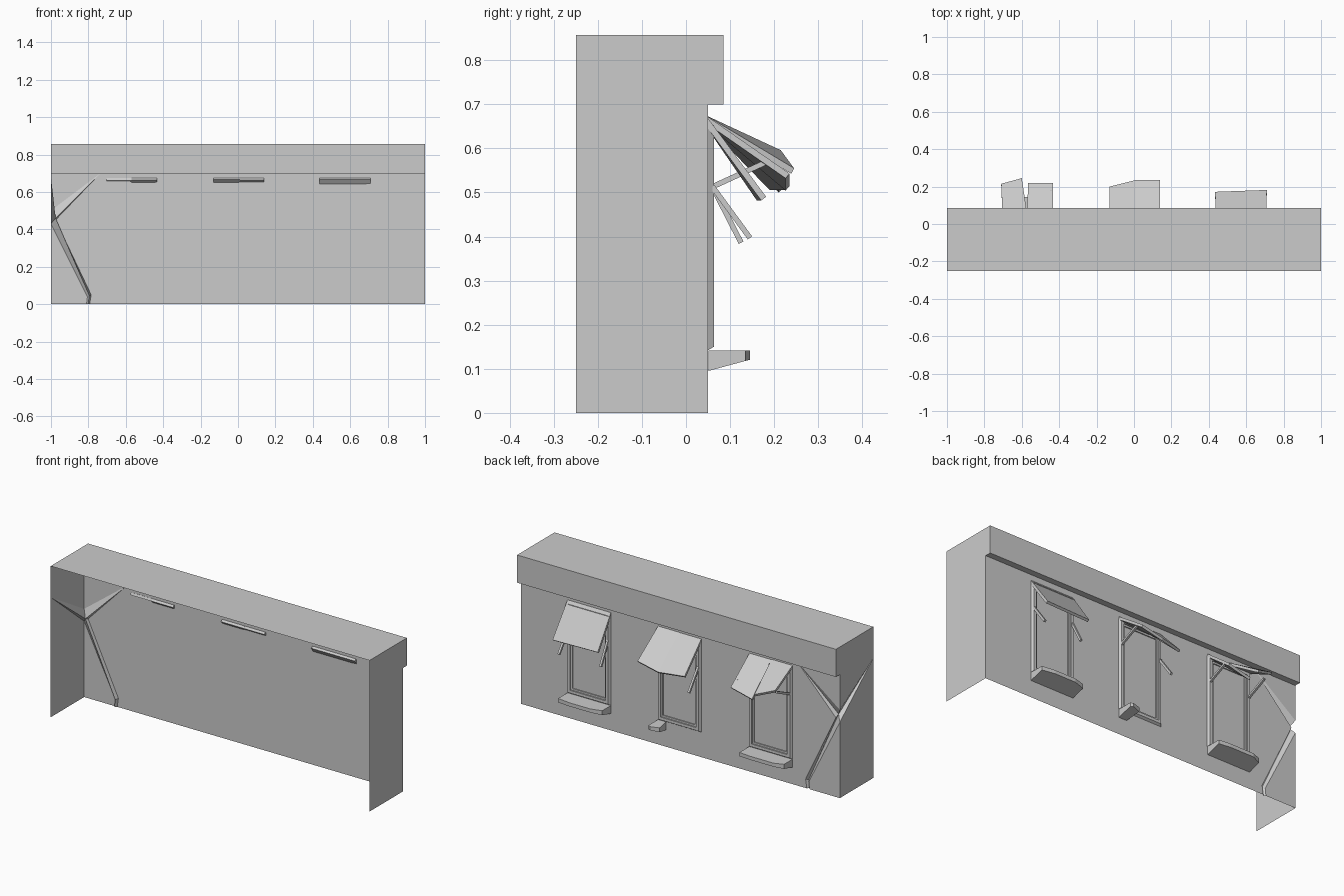
import bpy, bmesh
from mathutils import Vector

if "Cube" in bpy.data.objects:
    bpy.data.objects.remove(bpy.data.objects["Cube"])

grey = bpy.data.materials.new("plain_grey")
grey.use_nodes = True
grey.diffuse_color = (0.6, 0.6, 0.6, 1)
grey.node_tree.nodes["Principled BSDF"].inputs["Base Color"].default_value = (0.6, 0.6, 0.6, 1)

WALL = 0.05   # y of the wall plane


def finish(name, bm):
    bmesh.ops.recalc_face_normals(bm, faces=bm.faces)
    mesh = bpy.data.meshes.new(name)
    bm.to_mesh(mesh)
    bm.free()
    mesh.materials.append(grey)
    obj = bpy.data.objects.new(name, mesh)
    bpy.context.collection.objects.link(obj)
    return obj


def loft(bm, rings, caps=True):
    """Join closed rings of points with quads."""
    rows = [[bm.verts.new(p) for p in ring] for ring in rings]
    for a, b in zip(rows, rows[1:]):
        for i in range(len(a)):
            j = (i + 1) % len(a)
            bm.faces.new((a[i], a[j], b[j], b[i]))
    if caps:
        bm.faces.new(rows[0])
        bm.faces.new(rows[-1])


def panel(name, points):
    """Thin board hanging below the given corner points."""
    bm = bmesh.new()
    top = [Vector(p) for p in points]
    n = (top[1] - top[0]).cross(top[2] - top[0]).normalized()
    drop = n * (-0.014 if n.z > 0 else 0.014)
    loft(bm, [top, [p + drop for p in top]])
    finish(name, bm)


def bar(name, start, end, size=0.006):
    """Square rod between two points."""
    a, b = Vector(start), Vector(end)
    turn = (b - a).to_track_quat('Z', 'Y')
    square = [turn @ Vector((sx * size, sy * size, 0))
              for sx, sy in ((-1, -1), (1, -1), (1, 1), (-1, 1))]
    bm = bmesh.new()
    loft(bm, [[a + p for p in square], [b + p for p in square]])
    finish(name, bm)


def window_frame(name, x):
    """Bevelled surround with a stepped inner sash."""
    bm = bmesh.new()
    rings = []
    for inset, y in ((0, WALL), (.008, .063), (.024, .063), (.024, .056), (.034, .056), (.034, WALL)):
        w, low, high = .136 - inset, .142 + inset, .66 - inset
        rings.append([(x - w, y, low), (x + w, y, low), (x + w, y, high), (x - w, y, high)])
    loft(bm, rings, caps=False)
    finish(name, bm)


def sill_box(name, outline):
    """Planter ledge: flat top, underside rising outwards."""
    bm = bmesh.new()
    under = [(x, y, .095 + (y - WALL) * .27) for x, y in outline]
    loft(bm, [under, [(x, y, .141) for x, y in outline]])
    finish(name, bm)


# Building shell, open at the front and underneath, with a cracked corner
pts = {
    "roof_l": (1, -.25, .857), "roof_r": (-1, -.25, .857),
    "eave_l": (1, .085, .857), "eave_r": (-1, .085, .857),
    "drip_l": (1, .085, .70), "drip_r": (-1, .085, .70),
    "head_l": (1, WALL, .70), "head_r": (-1, WALL, .70),
    "foot_l": (1, WALL, 0), "foot_r": (-1, WALL, 0),
    "toe_l": (1, -.25, 0), "toe_r": (-1, -.25, 0),
    "crack_top": (-.735, WALL, .70), "crack_side": (-1, -.25, .68),
    "upper": (-1, WALL, .50), "lower": (-1, WALL, .43), "inner": (-.975, WALL, .45),
    "ridge": (-.975, .025, .46),
    "kink_in": (-.785, WALL, .05), "kink_out": (-.805, WALL, .04), "kink_ridge": (-.795, .035, .045),
    "end_in": (-.793, WALL, 0), "end_out": (-.81, WALL, 0), "end_ridge": (-.802, .037, 0),
}
faces = [
    "roof_l roof_r eave_r eave_l",
    "eave_l eave_r drip_r drip_l",
    "drip_l drip_r head_r crack_top head_l",
    "roof_l eave_l drip_l head_l foot_l toe_l",
    "foot_l head_l crack_top inner kink_in end_in",
    "crack_top head_r upper",
    "lower foot_r end_out kink_out",
    "roof_r crack_side upper head_r drip_r eave_r",
    "crack_side toe_r foot_r lower",
    # crack groove
    "crack_top upper ridge", "crack_top ridge inner",
    "inner ridge kink_ridge kink_in", "ridge lower kink_out kink_ridge",
    "kink_in kink_ridge end_ridge end_in", "kink_ridge kink_out end_out end_ridge",
    "upper crack_side ridge", "ridge crack_side lower",
]
bm = bmesh.new()
verts = {k: bm.verts.new(p) for k, p in pts.items()}
for f in faces:
    bm.faces.new([verts[k] for k in f.split()])
finish("building_shell", bm)

# Window surrounds
names = ("left", "middle", "right")
centres = (.572, .005, -.567)
for n, x in zip(names, centres):
    window_frame(n + "_window_frame", x)

# Awnings: one straight, one bent, one torn in two
TOP = (.045, .675)
panel("left_awning", [(.708, *TOP), (.436, *TOP), (.434, .172, .49), (.71, .182, .49)])
panel("middle_awning_left", [(.14, *TOP), (.01, *TOP), (.01, .235, .515), (.14, .235, .543)])
panel("middle_awning_right", [(.01, *TOP), (-.131, *TOP), (-.131, .20, .515), (.01, .235, .515)])
panel("right_awning_left", [(-.433, *TOP), (-.57, *TOP), (-.567, .22, .51), (-.434, .22, .542)])
panel("right_awning_right", [(-.57, *TOP), (-.703, *TOP), (-.71, .215, .596), (-.60, .245, .555)])

# Awning arms: hanging loose or still propping
loose, loose_short, prop = (.145, .397), (.125, .386), (.18, .568)
arm_ends = ((loose, loose_short), (prop, loose), (prop, prop))
for n, x, ends in zip(names, centres, arm_ends):
    for side, s, end in zip(("left", "right"), (1, -1), ends):
        bar(f"{n}_awning_arm_{side}", (x + s * .124, .06, .513), (x + s * .124, *end))

# Planter ledges, the middle one broken off
BACK = .0505
sill_box("left_planter", [(.708, BACK), (.708, .135), (.63, .145), (.50, .145), (.436, .128), (.436, BACK)])
sill_box("middle_planter_stub", [(.14, BACK), (.14, .138), (.125, .145), (.075, .13), (.09, BACK)])
sill_box("right_planter", [(-.432, BACK), (-.432, .138), (-.50, .145), (-.65, .145), (-.703, .125), (-.703, BACK)])
